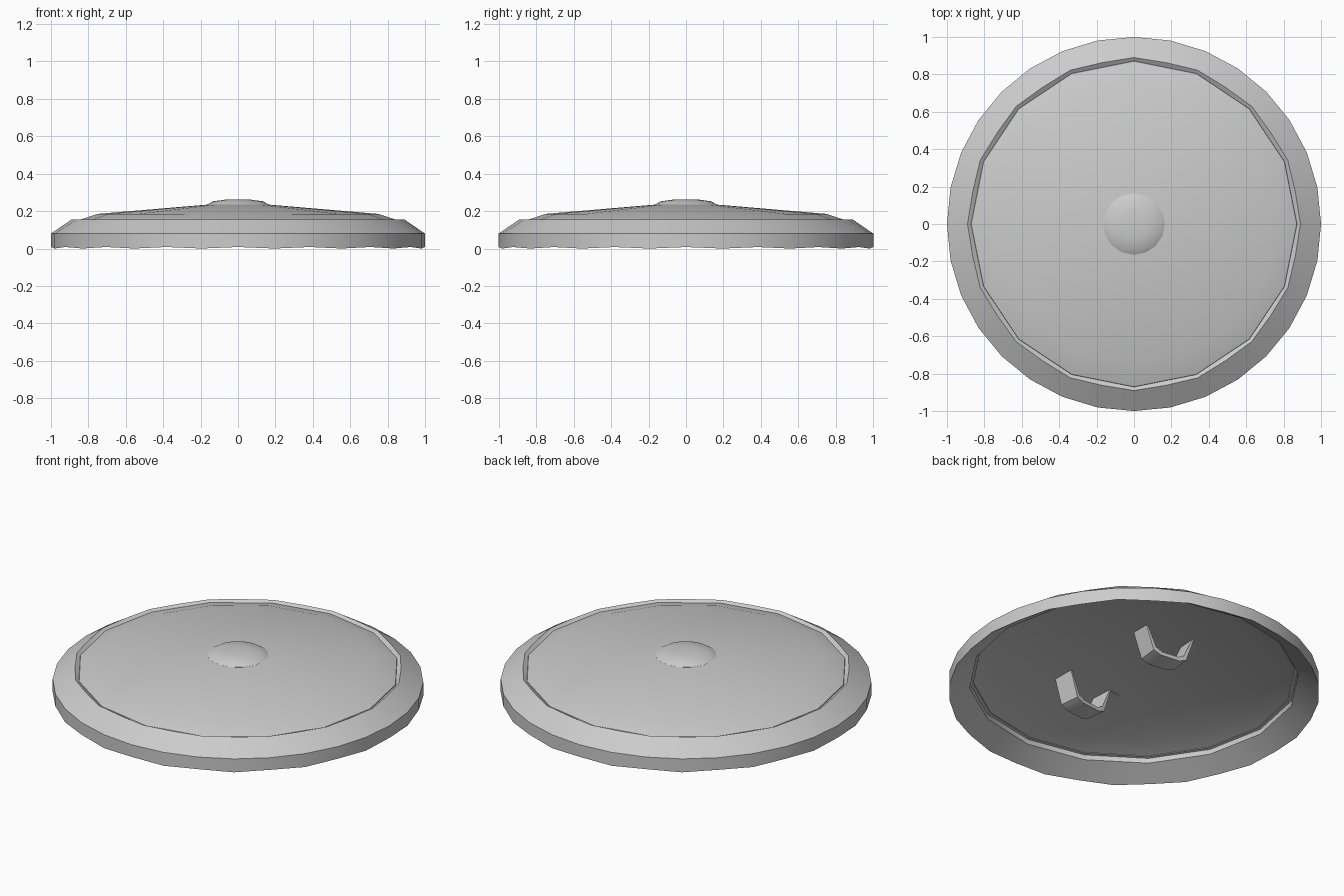
import bpy
import bmesh
from math import cos, sin, pi, radians
from mathutils import Matrix

cube = bpy.data.objects.get("Cube")
if cube:
    bpy.data.objects.remove(cube, do_unlink=True)

grey = bpy.data.materials.new("plain grey")
grey.use_nodes = True
GREY = (0.6, 0.6, 0.6, 1)
grey.diffuse_color = GREY
grey.node_tree.nodes["Principled BSDF"].inputs["Base Color"].default_value = GREY


def finish(name, bm, angle=30):
    bmesh.ops.recalc_face_normals(bm, faces=bm.faces)
    mesh = bpy.data.meshes.new(name)
    bm.to_mesh(mesh)
    bm.free()
    obj = bpy.data.objects.new(name, mesh)
    bpy.context.collection.objects.link(obj)
    mesh.materials.append(grey)
    bpy.ops.object.select_all(action="DESELECT")
    obj.select_set(True)
    bpy.context.view_layer.objects.active = obj
    bpy.ops.object.shade_smooth_by_angle(angle=radians(angle))
    return obj


def lathe(name, profile, sides, closed=False):
    """Spin (radius, z, odd radius scale, even lift) points around z."""
    bm = bmesh.new()
    rings = []
    for r, z, odd, lift in profile:
        if r == 0:
            rings.append([bm.verts.new((0, 0, z))] * sides)
            continue
        ring = []
        for i in range(sides):
            a = 2 * pi * i / sides
            s = r * (odd if i % 2 else 1)
            ring.append(bm.verts.new((s * cos(a), s * sin(a), z if i % 2 else z + lift)))
        rings.append(ring)
    pairs = list(zip(rings, rings[1:]))
    if closed:
        pairs.append((rings[-1], rings[0]))
    for low, high in pairs:
        for i in range(sides):
            j = (i + 1) % sides
            loop = dict.fromkeys([low[i], low[j], high[j], high[i]])
            bm.faces.new(list(loop))
    return finish(name, bm)


# Outer rim: many-sided outside, half as many sides where it holds the disc
FLAT = cos(pi / 16)
lathe("rim", [
    (1.0, 0.0, 1, 0.008), (1.0, 0.08, 1, 0), (0.89, 0.155, 0.988, 0),
    (0.87, 0.14, FLAT, 0), (0.87, 0.105, FLAT, 0),
    (0.89, 0.105, FLAT, 0), (0.89, 0.075, FLAT, 0)], 32, closed=True)

# Shallow domed disc with a thin shell
top = [(0, 0.237), (0.16, 0.235), (0.75, 0.185), (0.87, 0.145)]
under = [(r * 1.02, z - 0.042) for r, z in reversed(top)]
lathe("disc", [(r, z, 1, 0) for r, z in top + under], 16)

# Central boss
lathe("boss", [(r, z, 1, 0) for r, z in (
    (0, 0.263), (0.07, 0.261), (0.135, 0.252), (0.165, 0.235), (0.165, 0.225))], 16)

# Two bent strap handles under the disc, mirrored front to back
path = [(-0.225, 0.176), (-0.155, 0.176), (-0.105, 0.03), (-0.06, 0.012)]
path += [(-x, z) for x, z in reversed(path)]
HALF_WIDTH, THICK = 0.06, 0.022
for side, name in ((1, "back_handle"), (-1, "front_handle")):
    bm = bmesh.new()
    rows = []
    for x, z in path:
        # The upper line of the strap sits inside the lower one
        inner = x * 0.85 if z < 0.1 else x
        rows.append([bm.verts.new(p) for p in (
            (x, -HALF_WIDTH, z), (x, HALF_WIDTH, z),
            (inner, HALF_WIDTH, z + THICK), (inner, -HALF_WIDTH, z + THICK))])
    for a, b in zip(rows, rows[1:]):
        for i in range(4):
            j = (i + 1) % 4
            bm.faces.new((a[i], a[j], b[j], b[i]))
    bm.faces.new(rows[0])
    bm.faces.new(rows[-1])
    place = Matrix.Translation((0.075, side * 0.34, 0)) @ Matrix.Rotation(radians(-6.5 * side), 4, "Z")
    bm.transform(place)
    finish(name, bm)
